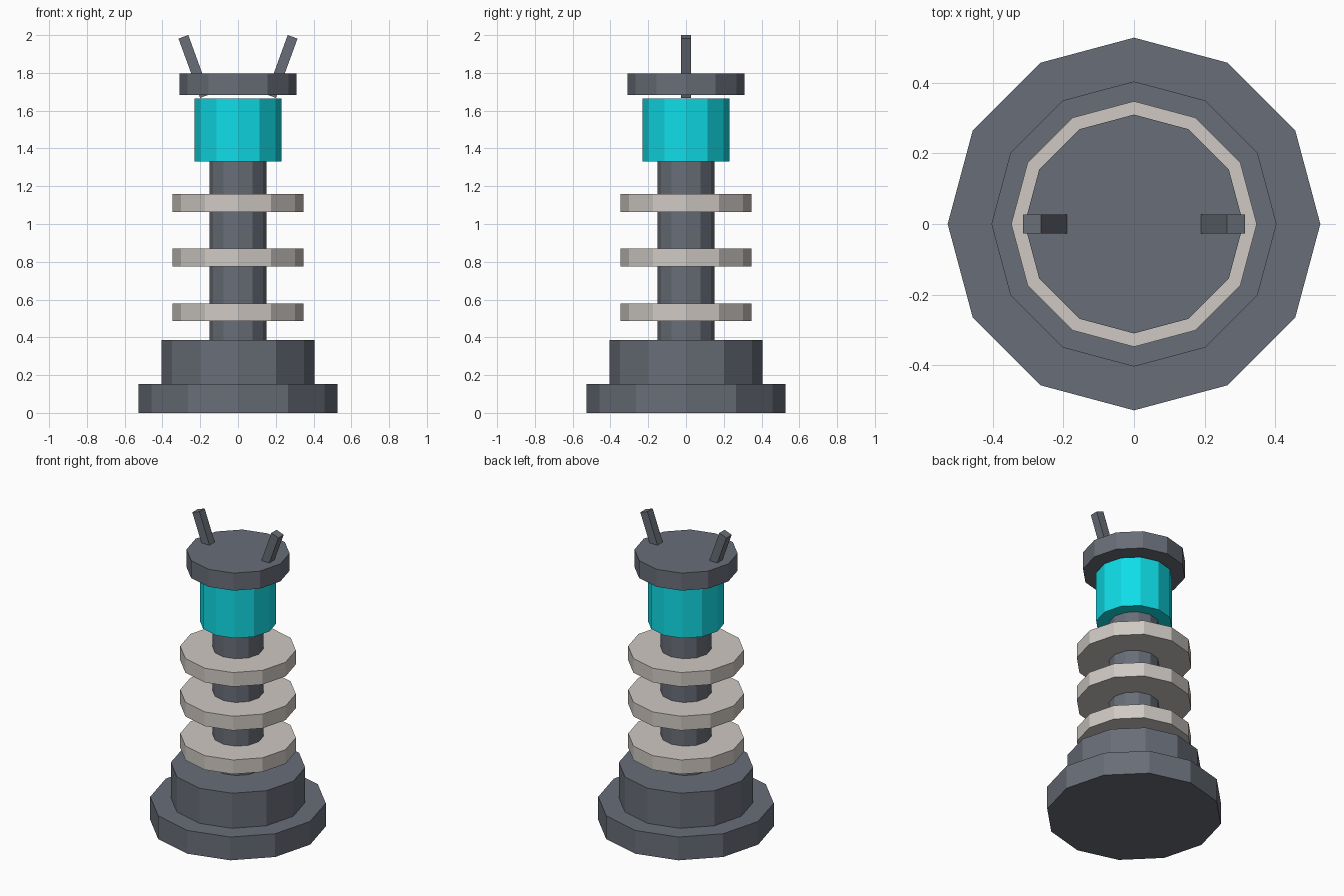
import bpy
from math import radians

if "Cube" in bpy.data.objects:
    bpy.data.objects.remove(bpy.data.objects["Cube"])


def material(name, color):
    m = bpy.data.materials.new(name)
    m.diffuse_color = (*color, 1)
    m.use_nodes = True
    m.node_tree.nodes["Principled BSDF"].inputs["Base Color"].default_value = m.diffuse_color
    return m


slate = material("slate", (0.14, 0.155, 0.185))
ceramic = material("ceramic", (0.62, 0.58, 0.54))
cyan = material("cyan", (0.005, 0.72, 0.8))


def drum(name, radius, z0, z1, mat):
    """Twelve-sided upright cylinder between two heights."""
    bpy.ops.mesh.primitive_cylinder_add(vertices=12, radius=radius, depth=z1 - z0,
                                        location=(0, 0, (z0 + z1) / 2))
    ob = bpy.context.object
    ob.name = name
    ob.data.materials.append(mat)
    return ob


# Stepped base and central column
drum("base_plate", 0.528, 0, 0.154, slate)
drum("base_step", 0.404, 0.154, 0.386, slate)
drum("column", 0.152, 0.386, 1.33, slate)

# Insulator discs
for i in range(3):
    z = 0.486 + 0.289 * i
    drum(f"insulator_disc_{i + 1}", 0.348, z, z + 0.094, ceramic)

# Glowing core and the cap floating just above it
drum("glow_core", 0.23, 1.33, 1.665, cyan)
drum("cap", 0.31, 1.682, 1.798, slate)

# Pair of prongs leaning outwards through the cap
for side, label in ((-1, "left"), (1, "right")):
    bpy.ops.mesh.primitive_cube_add(size=1, location=(side * 0.232, 0, 1.834),
                                    rotation=(0, side * radians(20), 0))
    prong = bpy.context.object
    prong.name = f"prong_{label}"
    prong.scale = (0.055, 0.055, 0.334)
    prong.data.materials.append(slate)
